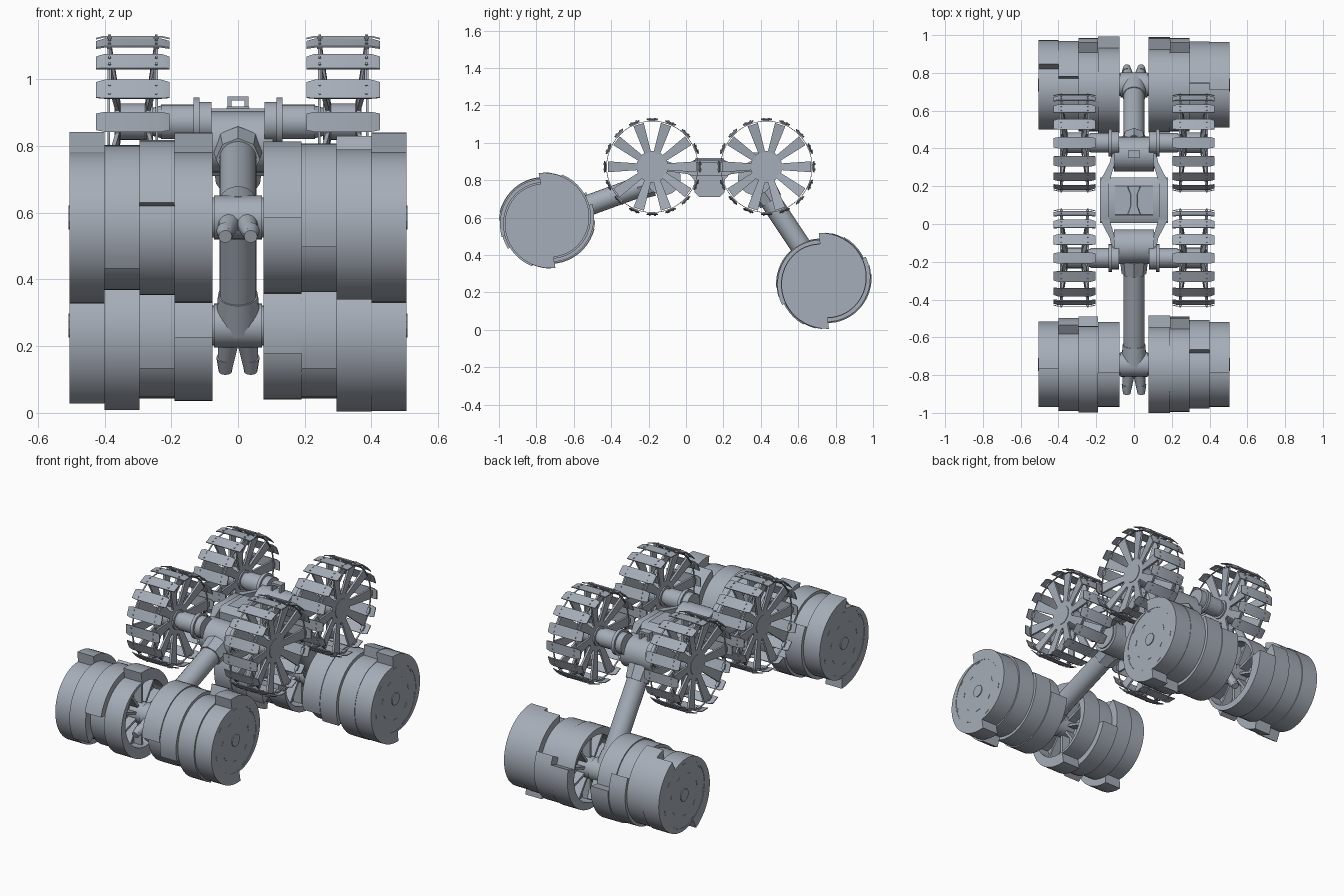
import bpy, bmesh
from math import pi, sin, cos, radians
from mathutils import Vector, Matrix

old = bpy.data.objects.get("Cube")
if old:
    bpy.data.objects.remove(old)

COLOR = (0.38, 0.42, 0.48, 1)
metal = bpy.data.materials.new("blue_grey_metal")
metal.use_nodes = True
metal.diffuse_color = COLOR
metal.node_tree.nodes["Principled BSDF"].inputs["Base Color"].default_value = COLOR


def finish(name, bm, loc=(0, 0, 0), mirror=1):
    """Turn a bmesh into a named object, mirrored in x when mirror is -1."""
    bmesh.ops.scale(bm, vec=(mirror, 1, 1), verts=bm.verts)
    bmesh.ops.recalc_face_normals(bm, faces=bm.faces)
    mesh = bpy.data.meshes.new(name)
    bm.to_mesh(mesh)
    bm.free()
    mesh.materials.append(metal)
    ob = bpy.data.objects.new(name, mesh)
    ob.location = loc
    bpy.context.collection.objects.link(ob)
    bpy.ops.object.select_all(action='DESELECT')
    ob.select_set(True)
    bpy.context.view_layer.objects.active = ob
    bpy.ops.object.shade_smooth_by_angle(angle=radians(30))


def rod(bm, p, q, r1, r2=None, sides=24):
    p, q = Vector(p), Vector(q)
    turn = (q - p).to_track_quat('Z', 'Y').to_matrix().to_4x4()
    bmesh.ops.create_cone(bm, cap_ends=True, segments=sides, radius1=r1,
                          radius2=r1 if r2 is None else r2, depth=(q - p).length,
                          matrix=Matrix.Translation((p + q) / 2) @ turn)


def box(bm, size, at, turn=Matrix()):
    bmesh.ops.create_cube(bm, size=1, matrix=turn @ Matrix.Translation(at) @ Matrix.Diagonal((*size, 1)))


def loft(bm, sections, closed=False):
    """Skin a list of equal-length point loops."""
    rows = [[bm.verts.new(p) for p in s] for s in sections]
    n = len(rows[0])
    pairs = list(zip(rows, rows[1:])) + ([(rows[-1], rows[0])] if closed else [])
    for a, b in pairs:
        for i in range(n):
            bm.faces.new((a[i], a[(i + 1) % n], b[(i + 1) % n], b[i]))
    if not closed:
        bm.faces.new(rows[0])
        bm.faces.new(rows[-1])


def band(bm, x0, x1, r, inner, a0=0, sweep=2 * pi, steps=48, rise=0):
    """Band around the x axis; a partial sweep may grow in radius."""
    full = sweep > 6.28
    out = []
    for k in range(steps + (0 if full else 1)):
        t = k / steps
        a = a0 + sweep * t
        out.append([(x, d * cos(a), d * sin(a)) for x, d in
                    ((x0, r + rise * t), (x1, r + rise * t), (x1, inner), (x0, inner))])
    loft(bm, out, full)


# Wide roller drums: each ring is two spiral plates that step up where they meet
def drum(name, loc, side, step_angles):
    bm = bmesh.new()
    rod(bm, (0.15, 0, 0), (0.503, 0, 0), 0.196, sides=48)
    edges = (0.077, 0.19, 0.295, 0.4, 0.505)
    for a, b, angle in zip(edges, edges[1:], step_angles):
        for k in range(2):
            band(bm, a, b, 0.198, 0.188, radians(180 - angle) + k * pi, pi, 24, 0.06)
    # outer hub nut and plate tabs
    rod(bm, (0.49, 0, 0), (0.508, 0, 0), 0.036, sides=10)
    for k in range(14):
        turn = Matrix.Rotation(k * pi / 7, 4, 'X')
        box(bm, (0.008, 0.03, 0.004), (0.501, 0, 0.18 - 0.06 * (k % 2)), turn)
    # recessed inner spokes
    rod(bm, (0.07, 0, 0), (0.16, 0, 0), 0.06)
    for k in range(10):
        turn = Matrix.Rotation(k * pi / 5, 4, 'X')
        box(bm, (0.05, 0.014, 0.145), (0.125, 0, 0.12), turn)
    finish(name, bm, loc, side)


# Open wheels with tapered spokes and separate tread plates
def wheel(name, loc, side):
    bm = bmesh.new()
    rod(bm, (-0.06, 0, 0), (0.055, 0, 0), 0.055, sides=20)
    for s in (-1, 1):
        rod(bm, (s * 0.04, 0, 0), (s * 0.052, 0, 0), 0.085, sides=20)
        band(bm, s * 0.068, s * 0.076, 0.246, 0.243)
        for k in range(10):
            turn = Matrix.Rotation(k * pi / 5 + pi / 10, 4, 'X')
            sections = [[turn @ Vector((s * (x + d), w * e, r))
                         for d, e in ((0, -1), (0, 1), (0.012, 1), (0.012, -1))]
                        for x, w, r in ((0.036, 0.016, 0.05), (0.064, 0.029, 0.237))]
            loft(bm, sections)
    for k in range(16):
        turn = Matrix.Rotation(k * pi / 8, 4, 'X')
        sections = [[turn @ Vector((x, w * e, z + d))
                     for d, e in ((0, -1), (0, 1), (0.005, 1), (0.005, -1))]
                    for x, w, z in ((-0.11, 0.025, 0.247), (-0.085, 0.03, 0.253),
                                    (0.085, 0.03, 0.253), (0.11, 0.025, 0.247))]
        loft(bm, sections)
        for x in (-0.07, 0.07):
            box(bm, (0.016, 0.03, 0.012), (x, 0, 0.248), turn)
            for y in (-0.014, 0.014):
                rod(bm, turn @ Vector((x, y, 0.256)), turn @ Vector((x, y, 0.262)), 0.005, sides=6)
    finish(name, bm, loc, side)


# Each end: motor housing, axles, wheels, arm and drums
MID = 0.125
ENDS = (("front", -1, -0.743, 0.585, (0, -20, 108, 80), (80, 10, -36, 85)),
        ("rear", 1, 0.737, 0.262, (-19, -30, -88, -96), (-8, -30, -80, -65)))
for end, e, drum_y, drum_z, left_steps, right_steps in ENDS:
    shoulder = Vector((0, MID + e * 0.245, 0.812))
    axle = Vector((0, MID + e * 0.305, 0.872))
    hub = Vector((0, drum_y, drum_z))
    way = (hub - shoulder).normalized()
    across = Vector((1, 0, 0))

    bm = bmesh.new()
    rod(bm, shoulder - across * 0.105, shoulder + across * 0.105, 0.092, sides=32)
    for s in (-1, 1):
        rod(bm, shoulder + across * s * 0.09, shoulder + across * s * 0.112, 0.075)
    finish(end + "_motor_housing", bm)

    for side_name, s, steps in (("left", 1, left_steps), ("right", -1, right_steps)):
        bm = bmesh.new()
        x = across * s
        rod(bm, axle + x * 0.08, axle + x * 0.118, 0.06)
        rod(bm, axle + x * 0.116, axle + x * 0.134, 0.073)
        rod(bm, axle + x * 0.13, axle + x * 0.23, 0.052)
        rod(bm, axle + x * 0.22, axle + x * 0.28, 0.052, 0.035)
        finish(f"{end}_{side_name}_axle", bm)
        wheel(f"{end}_{side_name}_wheel", axle + x * 0.315, s)
        drum(f"{end}_{side_name}_drum", hub, s, steps)

    bm = bmesh.new()
    rod(bm, shoulder, hub, 0.056, sides=20)
    rod(bm, shoulder + way * 0.07, shoulder + way * 0.15, 0.075, 0.066, 8)
    rod(bm, hub - way * 0.11, hub, 0.06, 0.068)
    finish(end + "_arm", bm)

    # drum gearbox with twin splayed lobes
    bm = bmesh.new()
    rod(bm, hub - across * 0.072, hub + across * 0.072, 0.066)
    for s in (-1, 1):
        base = hub + across * s * 0.022
        tip = hub + across * s * 0.038 + way * 0.15
        rod(bm, base, tip, 0.038, 0.022, 12)
        rod(bm, tip - way * 0.035, tip + way * 0.015, 0.027, 0.02, 12)
    finish(end + "_drum_gearbox", bm)


# Central body pieces, as side profiles extruded across x
def slab(name, profile, x0, x1, both=False):
    bm = bmesh.new()
    for s in ((1, -1) if both else (1,)):
        loft(bm, [[(s * x, MID + y, z) for y, z in profile] for x in (x0, x1)])
    finish(name, bm)


def even(half):
    """Complete a half profile by reflecting it front to back."""
    return half + [(-y, z) for y, z in reversed(half)]


slab("body_shell", even([(0.115, 0.83), (0.12, 0.885), (0.085, 0.905)]), -0.135, 0.135)
slab("body_cheeks", even([(0.10, 0.825), (0.12, 0.85), (0.12, 0.885), (0.10, 0.895)]), 0.13, 0.18, True)
slab("belly_box", even([(0.055, 0.71), (0.08, 0.735), (0.08, 0.80), (0.11, 0.835)]), -0.10, 0.10)
slab("top_cover", even([(0.09, 0.90), (0.075, 0.912)]), -0.10, 0.10)

# Tapering frame rails reaching from the body to the housings
bm = bmesh.new()
for s in (-1, 1):
    for e in (-1, 1):
        loft(bm, [[(s * x, MID + e * y, z) for x, z in
                   ((xa, za), (xb, za), (xb, zb), (xa, zb))]
                  for y, xa, xb, za, zb in ((0.10, 0.13, 0.18, 0.83, 0.898),
                                            (0.20, 0.10, 0.128, 0.845, 0.888),
                                            (0.26, 0.10, 0.116, 0.85, 0.882))])
finish("frame_rails", bm)

# Hourglass handle on the cover and a small loop behind
bm = bmesh.new()
loft(bm, [[(-w, MID + y, 0.905), (w, MID + y, 0.905), (w * 0.8, MID + y, 0.918), (-w * 0.8, MID + y, 0.918)]
          for y, w in ((-0.075, 0.04), (-0.03, 0.02), (0.03, 0.02), (0.075, 0.04))])
finish("top_handle", bm)
bm = bmesh.new()
for x in (-0.026, 0.026):
    box(bm, (0.012, 0.04, 0.045), (x, MID + 0.245, 0.92))
box(bm, (0.064, 0.04, 0.012), (0, MID + 0.245, 0.942))
finish("cable_loop", bm)
